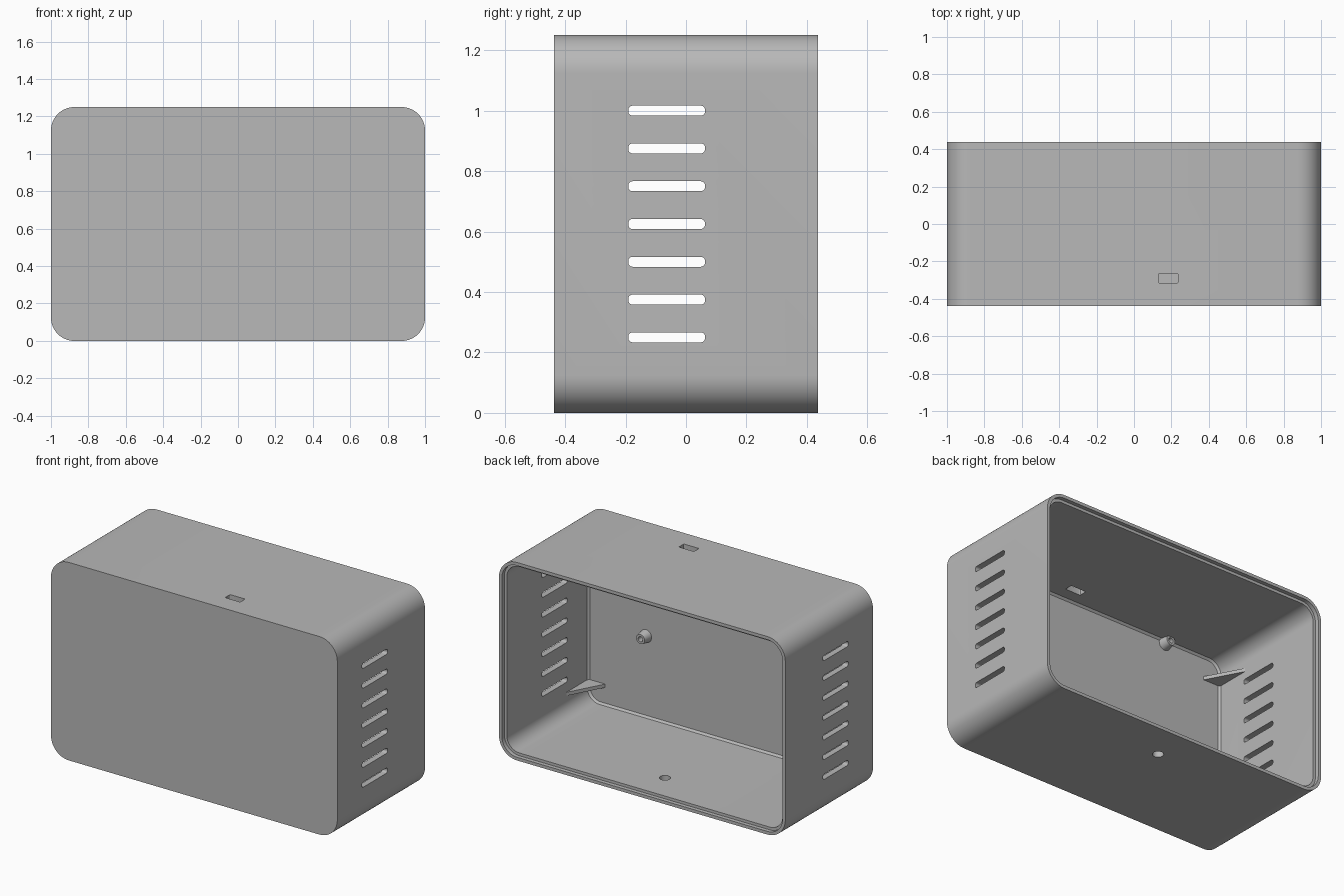
import bpy, bmesh, math
from mathutils import Matrix, Vector

cube = bpy.data.objects.get("Cube")
if cube:
    bpy.data.objects.remove(cube, do_unlink=True)

W, D, H, R = 1.0, 0.4375, 1.25, 0.125   # half width, half depth, height, corner radius
WALL = 0.0375                           # wall thickness
INNER = -D + WALL                       # inside of the front wall

grey = bpy.data.materials.new("grey plastic")
grey.use_nodes = True
grey.diffuse_color = (0.48, 0.48, 0.48, 1)
grey.node_tree.nodes["Principled BSDF"].inputs["Base Color"].default_value = grey.diffuse_color


def rounded(hw, hh, r, seg):
    """Outline of a rounded rectangle centred on the origin."""
    pts = []
    for k, (sx, sy) in enumerate(((1, 1), (-1, 1), (-1, -1), (1, -1))):
        for i in range(seg + 1):
            a = math.pi / 2 * (k + i / seg)
            pts.append((sx * (hw - r) + r * math.cos(a), sy * (hh - r) + r * math.sin(a)))
    return pts


def loft(bm, rings):
    """Skin a list of equal point rings and cap both ends."""
    loops = [[bm.verts.new(p) for p in ring] for ring in rings]
    for a, b in zip(loops, loops[1:]):
        for i in range(len(a)):
            j = (i + 1) % len(a)
            bm.faces.new((a[i], a[j], b[j], b[i]))
    bm.faces.new(loops[0])
    bm.faces.new(loops[-1])


def make(name, bm):
    bmesh.ops.recalc_face_normals(bm, faces=bm.faces)
    mesh = bpy.data.meshes.new(name)
    bm.to_mesh(mesh)
    bm.free()
    mesh.materials.append(grey)
    ob = bpy.data.objects.new(name, mesh)
    bpy.context.collection.objects.link(ob)
    return ob


def smooth(ob):
    bpy.ops.object.select_all(action='DESELECT')
    ob.select_set(True)
    bpy.context.view_layer.objects.active = ob
    bpy.ops.object.shade_smooth_by_angle(angle=math.radians(30))


# Shell: outside, rim with a stepped recess for the lid, then inside
def shell_ring(y, inset):
    return [(x, y, z + H / 2) for x, z in rounded(W - inset, H / 2 - inset, R - inset, 14)]


LIP, STEP, CHAMFER = 0.02, 0.025, 0.012
bm = bmesh.new()
loft(bm, [shell_ring(-D, 0), shell_ring(D, 0), shell_ring(D, LIP), shell_ring(D - STEP, LIP),
          shell_ring(D - STEP, WALL), shell_ring(INNER + CHAMFER, WALL),
          shell_ring(INNER, WALL + CHAMFER)])
case = make("case_shell", bm)

# Cutters: side vents through both walls, top port, bottom cable hole
bm = bmesh.new()
for i in range(7):
    z = 0.25 + 0.125 * i
    outline = rounded(0.127, 0.0165, 0.014, 5)
    loft(bm, [[(x, y - 0.064, z + h) for y, h in outline] for x in (-1.1, 1.1)])
port = rounded(0.053, 0.025, 0.006, 3)
loft(bm, [[(x + 0.183, y - 0.29, z) for x, y in port] for z in (1.15, 1.35)])
hole = [(0.032 * math.cos(math.tau * i / 24), 0.21 + 0.032 * math.sin(math.tau * i / 24))
        for i in range(24)]
loft(bm, [[(x, y, z) for x, y in hole] for z in (-0.1, 0.1)])
cutter = make("opening_cutter", bm)
cutter.hide_render = True

mod = case.modifiers.new("openings", 'BOOLEAN')
mod.operation = 'DIFFERENCE'
mod.solver = 'EXACT'
mod.object = cutter
bpy.context.view_layer.objects.active = case
bpy.ops.object.modifier_apply(modifier=mod.name)
bpy.data.objects.remove(cutter, do_unlink=True)
smooth(case)

# Board standoffs: tapered posts with a blind screw hole
for row, z in (("lower", 0.55), ("upper", 1.19)):
    for side, x in (("left", 0.56), ("right", -0.56)):
        bm = bmesh.new()
        profile = ((INNER - 0.005, 0.041), (-0.345, 0.03), (-0.345, 0.016), (-0.385, 0.016))
        loft(bm, [[(x + r * math.cos(math.tau * i / 24), y, z + r * math.sin(math.tau * i / 24))
                   for i in range(24)] for y, r in profile])
        smooth(make(f"{row}_{side}_standoff", bm))

# Corner gussets: thin triangles between the front wall and the side walls
for row, z in (("lower", 0.148), ("upper", 1.065)):
    for side, s in (("left", 1), ("right", -1)):
        tri = ((0.975, INNER - 0.01), (0.975, -0.18), (0.963, -0.18),
               (0.845, INNER), (0.845, INNER - 0.01))
        bm = bmesh.new()
        loft(bm, [[(s * x, y, h) for x, y in tri] for h in (z, z + 0.022)])
        make(f"{row}_{side}_gusset", bm)
